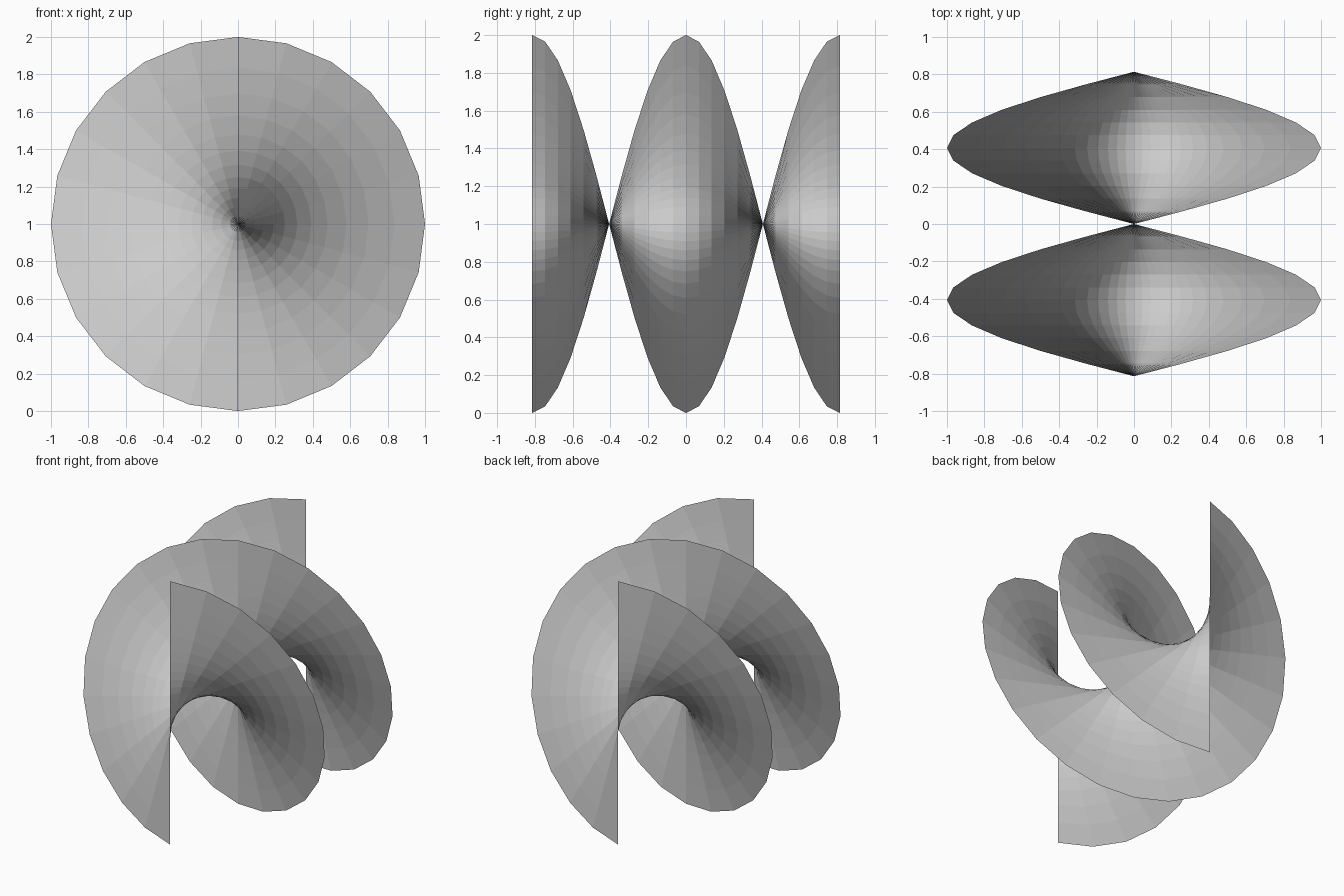
import bpy, bmesh
from math import sin, cos, sinh, pi

if "Cube" in bpy.data.objects:
    bpy.data.objects.remove(bpy.data.objects["Cube"])

TURN_STEPS = 24      # steps around one full turn
RADIAL_STEPS = 24    # steps across the full diameter
HALF_LENGTH = 0.814  # half extent along the y axis
REACH = 2.06         # sinh spacing: finer faces near the axis


def ruling(bm, i):
    """One straight line of points across the axis, turned by step i."""
    t = i / TURN_STEPS
    a, y = 2 * pi * t, HALF_LENGTH * (2 * t - 1)
    row = []
    for j in range(RADIAL_STEPS + 1):
        r = sinh(REACH * (2 * j / RADIAL_STEPS - 1)) / sinh(REACH)
        row.append(bm.verts.new((r * sin(a), y, 1 + r * cos(a))))
    return row


# Helical sheet: a 2-unit line making one turn along the y axis
bm = bmesh.new()
rows = [ruling(bm, i) for i in range(TURN_STEPS + 1)]
for a, b in zip(rows, rows[1:]):
    for j in range(RADIAL_STEPS):
        bm.faces.new((a[j], a[j + 1], b[j + 1], b[j]))

mesh = bpy.data.meshes.new("helical_sheet")
bm.to_mesh(mesh)
bm.free()
bpy.context.collection.objects.link(bpy.data.objects.new("helical_sheet", mesh))
